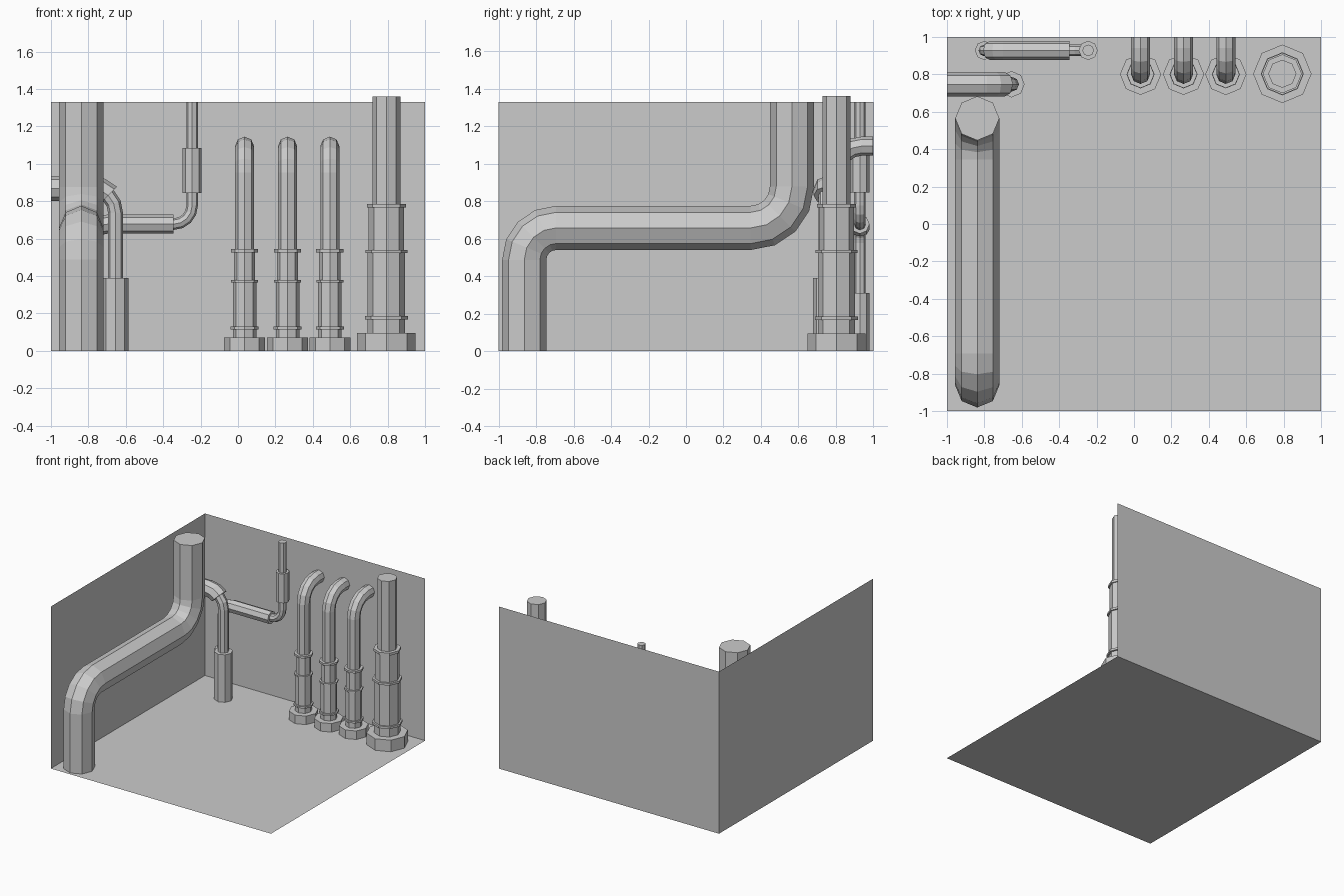
import bpy, math
from mathutils import Vector as V

if "Cube" in bpy.data.objects:
    bpy.data.objects.remove(bpy.data.objects["Cube"])

SIDES = 8
H = 1.33


def mesh(name, verts, faces):
    me = bpy.data.meshes.new(name)
    me.from_pydata([tuple(v) for v in verts], [], faces)
    me.update()
    ob = bpy.data.objects.new(name, me)
    bpy.context.collection.objects.link(ob)
    return ob


def tube(name, rings, n):
    """Octagonal skin over (centre, tangent, radius) rings; n is the normal of the path plane."""
    n = V(n)
    verts, faces = [], []
    for c, t, r in rings:
        u = t.cross(n)
        for k in range(SIDES):
            a = 2 * math.pi * k / SIDES
            verts.append(c + r * (math.cos(a) * n - math.sin(a) * u))
    for i in range(len(rings) - 1):
        for k in range(SIDES):
            a, b = i * SIDES + k, i * SIDES + (k + 1) % SIDES
            faces.append((a, b, b + SIDES, a + SIDES))
    last = (len(rings) - 1) * SIDES
    faces += [tuple(range(SIDES))[::-1], tuple(range(last, last + SIDES))]
    return mesh(name, verts, faces)


def path(corners, bends, segs=4):
    """Right-angled path with rounded corners, as (point, tangent) pairs."""
    p = [V(c) for c in corners]
    out = [(p[0], (p[1] - p[0]).normalized())]
    for i, r in enumerate(bends, 1):
        d0, d1 = (p[i] - p[i - 1]).normalized(), (p[i + 1] - p[i]).normalized()
        centre = p[i] - d0 * r + d1 * r
        for k in range(segs + 1):
            a = math.pi / 2 * k / segs
            out.append((centre + r * (math.sin(a) * d0 - math.cos(a) * d1),
                        math.cos(a) * d0 + math.sin(a) * d1))
    out.append((p[-1], (p[-1] - p[-2]).normalized()))
    return out


def pipe(name, pts, r, n):
    return tube(name, [(c, t, r) for c, t in pts], n)


def column(name, x, y, profile):
    """Upright stepped column from (radius, z) pairs."""
    return tube(name, [(V((x, y, z)), V((0, 0, 1)), r) for r, z in profile], (1, 0, 0))


# Room shell
mesh("floor", [(-1, -1, 0), (1, -1, 0), (1, 1, 0), (-1, 1, 0)], [(0, 1, 2, 3)])
mesh("back_wall", [(-1, 1, 0), (1, 1, 0), (1, 1, H), (-1, 1, H)], [(0, 1, 2, 3)])
mesh("left_wall", [(-1, -1, 0), (-1, 1, 0), (-1, 1, H), (-1, -1, H)], [(0, 1, 2, 3)])

# Large pipe along the left wall
x = -0.838
pipe("large_pipe", path([(x, -0.863, 0), (x, -0.863, 0.657), (x, 0.565, 0.657), (x, 0.565, H)],
                        [0.17, 0.22]), 0.118, (1, 0, 0))

# Pipe bending into the left wall, with a floor sleeve and an elbow sleeve
side = path([(-0.655, 0.747, 0), (-0.655, 0.747, 0.868), (-0.999, 0.747, 0.868)], [0.13])
pipe("side_pipe", side, 0.04, (0, 1, 0))
pipe("side_elbow_sleeve", side[3:], 0.066, (0, 1, 0))
column("side_floor_sleeve", -0.655, 0.747, [(0.07, 0), (0.07, 0.39)])

# Thin pipe along the back wall with three sleeves
y = 0.928
back = path([(-0.8, y, 0), (-0.8, y, 0.677), (-0.245, y, 0.677), (-0.245, y, H)], [0.1, 0.1])
pipe("back_pipe", back, 0.031, (0, 1, 0))
pipe("back_long_sleeve", back[3:7], 0.051, (0, 1, 0))
column("back_floor_sleeve", -0.8, y, [(0.051, 0), (0.051, 0.31)])
column("back_upper_sleeve", -0.245, y, [(0.051, 0.845), (0.051, 1.085)])

# Three matching pipes bending into the back wall
for i, x in enumerate((0.035, 0.265, 0.491), 1):
    y = 0.8
    pipe(f"bent_pipe_{i}", path([(x, y, 0.07), (x, y, 1.094), (x, 0.999, 1.094)], [0.14]),
         0.051, (1, 0, 0))
    column(f"bent_pipe_base_{i}", x, y, [
        (0.11, 0), (0.11, 0.07), (0.063, 0.07), (0.063, 0.115), (0.075, 0.115), (0.075, 0.13),
        (0.063, 0.13), (0.063, 0.365), (0.072, 0.365), (0.072, 0.378), (0.057, 0.378),
        (0.057, 0.525), (0.073, 0.525), (0.073, 0.543), (0.05, 0.543)])

# Tall stepped standpipe in the right corner
column("standpipe", 0.793, 0.803, [
    (0.156, 0), (0.156, 0.095), (0.1, 0.095), (0.1, 0.167), (0.115, 0.167), (0.115, 0.185),
    (0.1, 0.185), (0.1, 0.522), (0.112, 0.522), (0.112, 0.54), (0.094, 0.54), (0.094, 0.765),
    (0.104, 0.765), (0.104, 0.785), (0.075, 0.785), (0.075, 1.36)])
